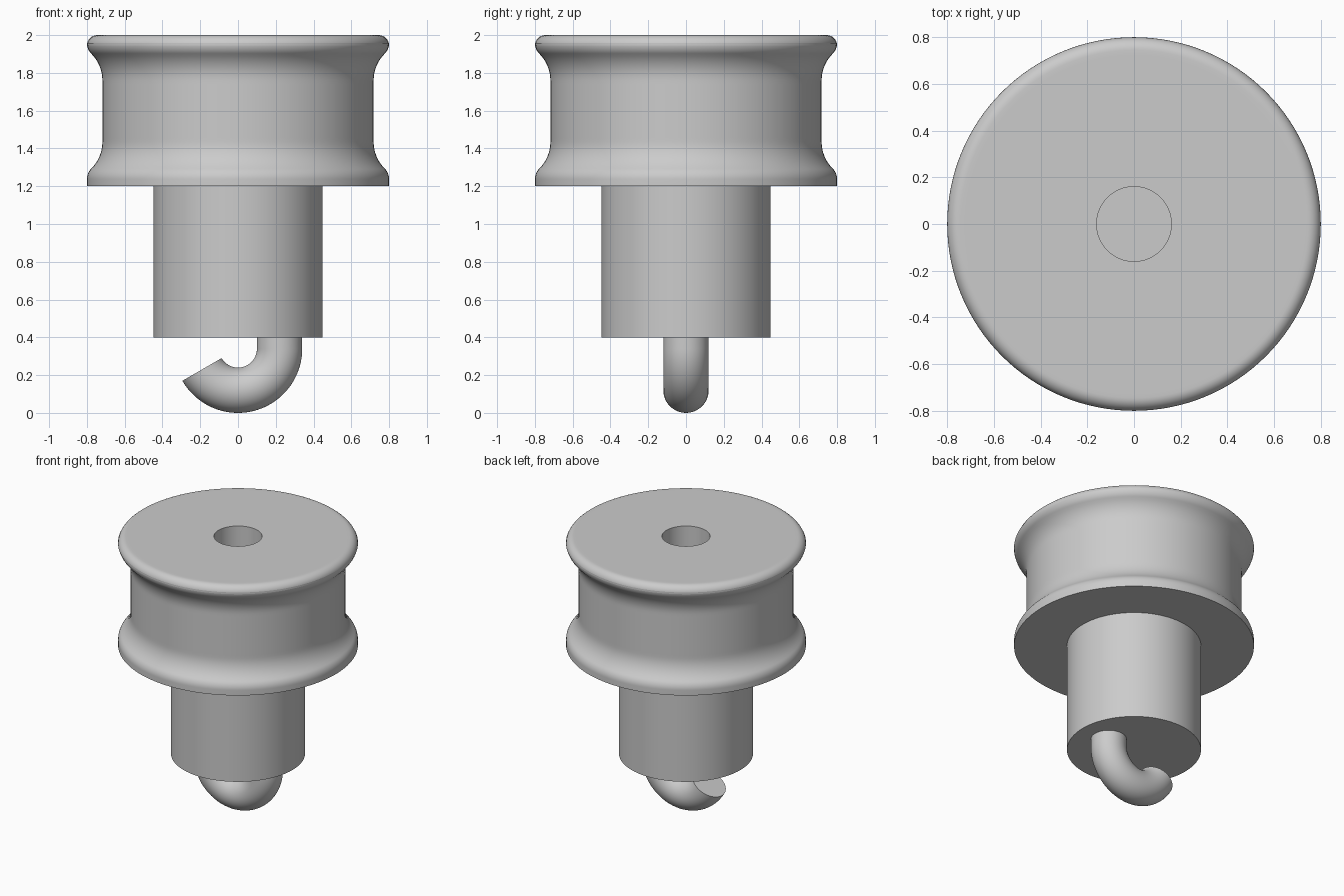
import bpy, bmesh
from math import sin, cos, pi, radians
from mathutils import Vector

old = bpy.data.objects.get("Cube")
if old:
    bpy.data.objects.remove(old, do_unlink=True)

grey = bpy.data.materials.new("plain_grey")
grey.use_nodes = True
colour = (0.6, 0.6, 0.6, 1)
grey.diffuse_color = colour
grey.node_tree.nodes["Principled BSDF"].inputs["Base Color"].default_value = colour


def finish(name, bm):
    """Clean the mesh, make the object and shade it smooth."""
    bmesh.ops.remove_doubles(bm, verts=bm.verts, dist=0.0005)
    bmesh.ops.recalc_face_normals(bm, faces=bm.faces)
    mesh = bpy.data.meshes.new(name)
    bm.to_mesh(mesh)
    bm.free()
    mesh.materials.append(grey)
    obj = bpy.data.objects.new(name, mesh)
    bpy.context.collection.objects.link(obj)
    bpy.ops.object.select_all(action='DESELECT')
    obj.select_set(True)
    bpy.context.view_layer.objects.active = obj
    bpy.ops.object.shade_smooth_by_angle(angle=radians(30))
    return obj


def lathe(name, profile, steps=128):
    """Turn a (radius, height) profile around the z axis."""
    bm = bmesh.new()
    verts = [bm.verts.new((r, 0, z)) for r, z in profile]
    edges = [bm.edges.new(pair) for pair in zip(verts, verts[1:])]
    bmesh.ops.spin(bm, geom=verts + edges, cent=(0, 0, 0), axis=(0, 0, 1),
                   angle=2 * pi, steps=steps, use_merge=True)
    return finish(name, bm)


def arc(r, z, radius, start, end, steps=8):
    """Points of an arc around the centre (r, z), angles in degrees."""
    angles = [radians(start + (end - start) * i / steps) for i in range(steps + 1)]
    return [(r + radius * cos(a), z + radius * sin(a)) for a in angles]


# Spool head with flared rims and a central blind bore
RIM, WAIST, SHAFT, BORE = 0.8, 0.718, 0.447, 0.16
BASE, TOP = 1.2, 2.0
cove, bead, lip = 0.2, 0.08, 0.055
low, high = 1.435, 1.76
drop = (cove + bead) * sin(pi / 4)
profile = [(SHAFT, BASE), (RIM, BASE)]
profile += arc(RIM - bead, low - drop, bead, 0, 45)
profile += arc(WAIST + cove, low, cove, 225, 180)
profile += [(WAIST, low + 0.02), (WAIST, high - 0.02)]
profile += arc(WAIST + cove, high, cove, 180, 135)
profile += arc(RIM - bead, high + drop, bead, -45, 0)
profile += arc(RIM - lip, TOP - lip, lip, 0, 90)
profile += [(RIM - lip - 0.02, TOP), (BORE, TOP), (BORE, BASE), (0, BASE)]
# keep the bead from folding back over the lip
profile = [p for i, p in enumerate(profile)
           if i == 0 or (Vector(p) - Vector(profile[i - 1])).length > 0.001]
lathe("spool_head", profile)

# Plain cylindrical shaft
lathe("shaft", [(SHAFT, BASE), (SHAFT, 0.4), (0, 0.4)])

# Hook: a round bar bent under the shaft
BEND, BAR, CENTRE = 0.22, 0.12, 0.34
bm = bmesh.new()
ring = bmesh.ops.create_circle(bm, cap_ends=False, radius=BAR, segments=48)["verts"]
bmesh.ops.translate(bm, verts=ring, vec=(BEND, 0, CENTRE))
rim_edges = list(bm.edges)
spun = bmesh.ops.spin(bm, geom=ring + rim_edges, cent=(0, 0, CENTRE),
                      axis=(0, 1, 0), angle=radians(150), steps=48)
last = [e for e in spun["geom_last"] if isinstance(e, bmesh.types.BMEdge)]
bmesh.ops.contextual_create(bm, geom=last)
straight = bmesh.ops.extrude_edge_only(bm, edges=rim_edges)["geom"]
bmesh.ops.translate(bm, vec=(0, 0, 0.07),
                    verts=[v for v in straight if isinstance(v, bmesh.types.BMVert)])
finish("hook", bm)
